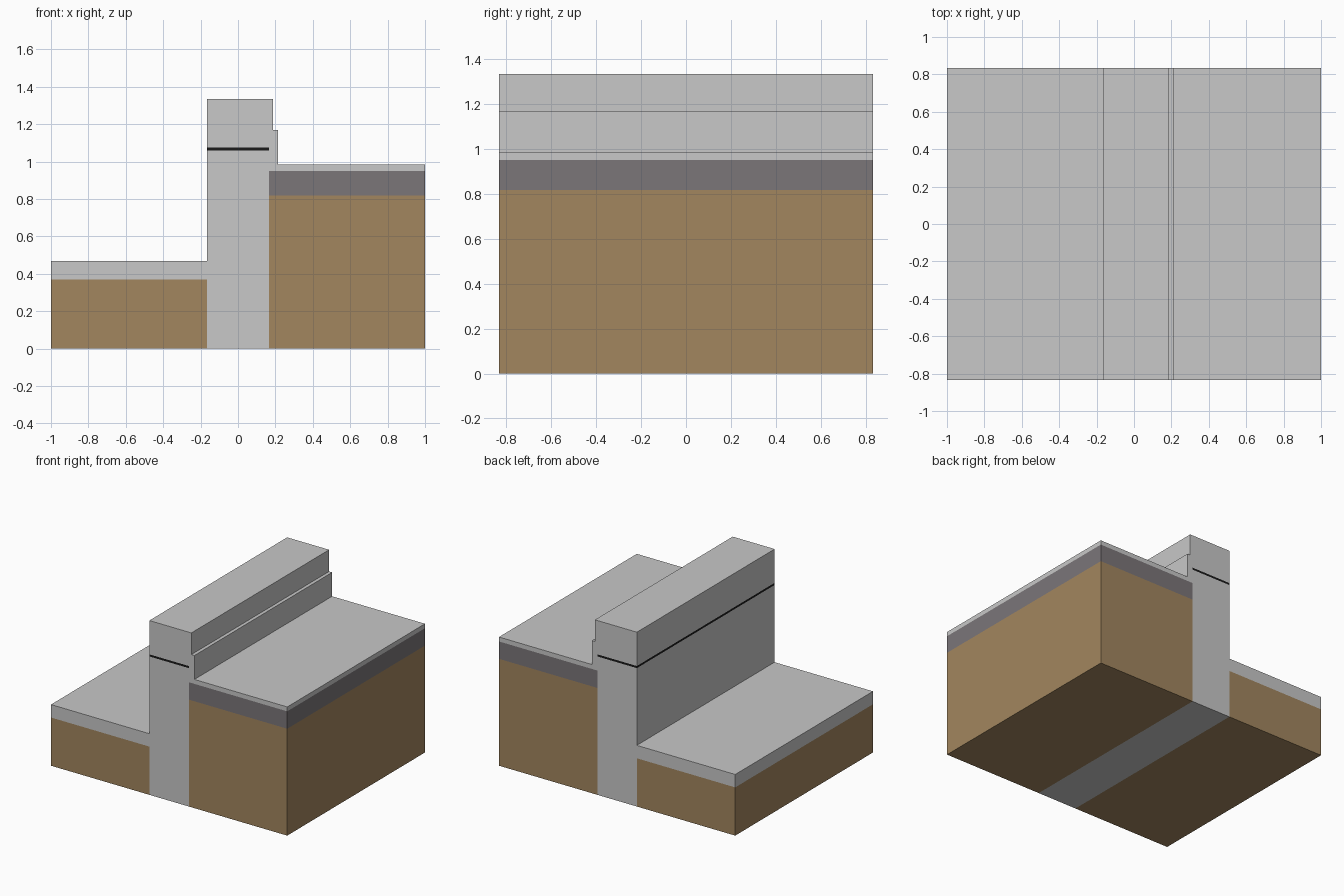
import bpy
import bmesh

if "Cube" in bpy.data.objects:
    bpy.data.objects.remove(bpy.data.objects["Cube"])

HALF_DEPTH = 0.833


def material(name, rgb):
    m = bpy.data.materials.new(name)
    m.diffuse_color = (*rgb, 1.0)
    m.use_nodes = True
    m.node_tree.nodes["Principled BSDF"].inputs["Base Color"].default_value = m.diffuse_color
    return m


masonry = material("light grey masonry", (0.58, 0.58, 0.58))
earth = material("brown earth", (0.362, 0.238, 0.114))
insul = material("dark grey insulation", (0.198, 0.180, 0.191))
membrane = material("black membrane", (0.01, 0.01, 0.01))


def layer(name, x0, x1, z0, z1, mat):
    """Box running the full depth of the section."""
    bm = bmesh.new()
    bmesh.ops.create_cube(bm, size=1)
    for v in bm.verts:
        v.co.x = x1 if v.co.x > 0 else x0
        v.co.y = HALF_DEPTH if v.co.y > 0 else -HALF_DEPTH
        v.co.z = z1 if v.co.z > 0 else z0
    mesh = bpy.data.meshes.new(name)
    bm.to_mesh(mesh)
    bm.free()
    mesh.materials.append(mat)
    bpy.context.collection.objects.link(bpy.data.objects.new(name, mesh))


W = 0.167  # wall half thickness

# Wall, split by the damp proof membrane
layer("lower_wall", -W, W, 0, 1.059, masonry)
layer("damp_proof_membrane", -W, W, 1.059, 1.075, membrane)
layer("upper_wall", -W, W, 1.075, 1.334, masonry)

# Outside ground and paving on the left
layer("outside_earth", -1, -W, 0, 0.369, earth)
layer("outside_paving", -1, -W, 0.369, 0.468, masonry)

# Raised floor build-up on the right
layer("inside_earth", W, 1, 0, 0.818, earth)
layer("floor_insulation", W, 1, 0.818, 0.951, insul)
layer("floor_slab", W, 1, 0.951, 0.985, masonry)

# Inner wall finish and skirting board
layer("wall_plaster", W, 0.188, 0.985, 1.334, masonry)
layer("skirting_board", 0.188, 0.214, 0.985, 1.168, masonry)
